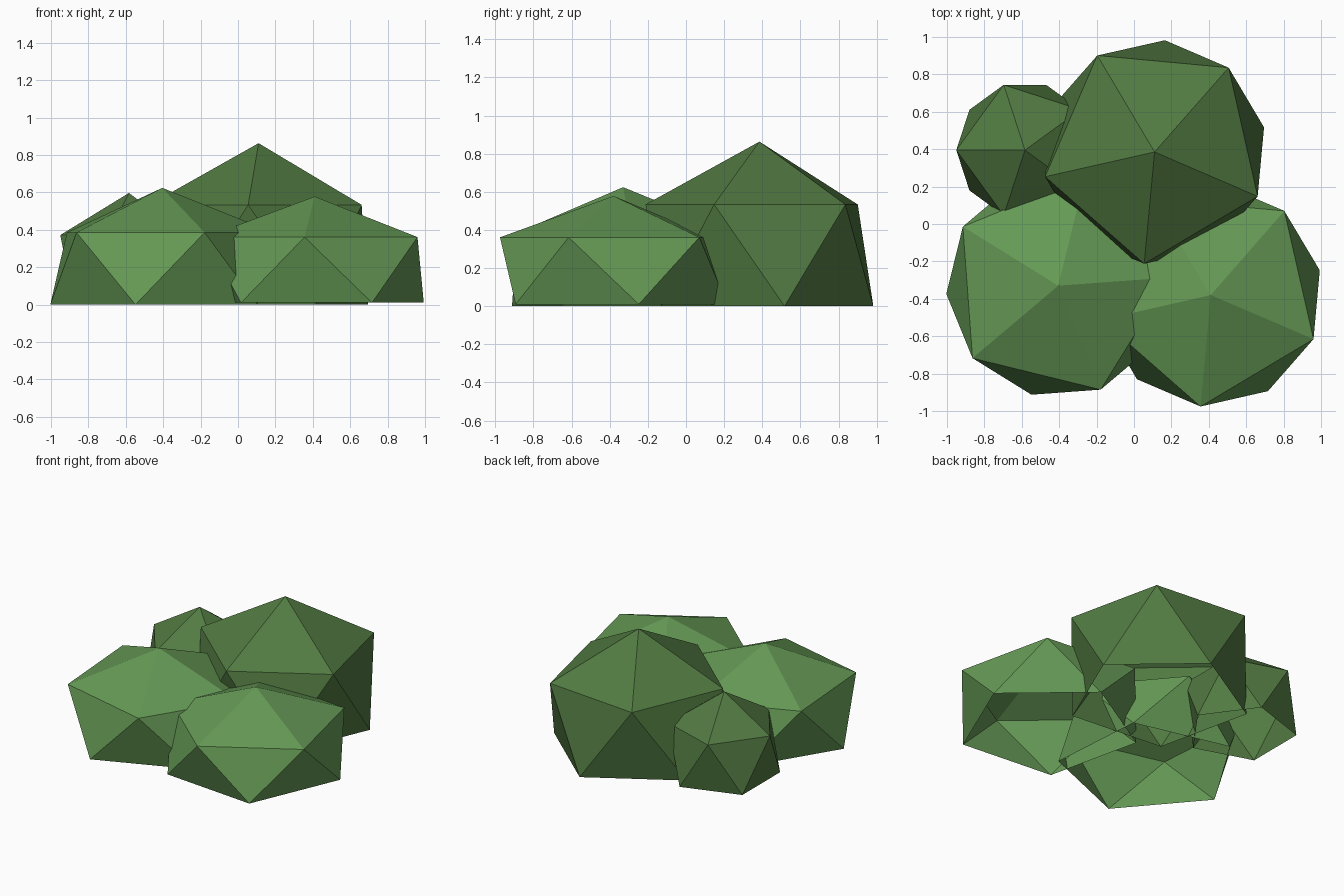
import bpy, bmesh, math
from mathutils import Matrix

if "Cube" in bpy.data.objects:
    bpy.data.objects.remove(bpy.data.objects["Cube"])


def material(name, rgb):
    m = bpy.data.materials.new(name)
    m.diffuse_color = (*rgb, 1.0)
    m.use_nodes = True
    m.node_tree.nodes["Principled BSDF"].inputs["Base Color"].default_value = m.diffuse_color
    return m


light_leaf = material("light_leaf_green", (0.130, 0.319, 0.091))
dark_leaf = material("dark_leaf_green", (0.084, 0.195, 0.054))

RING = 2 / math.sqrt(5)           # ring radius of a unit icosahedron
DROP = 1 + 1 / math.sqrt(5)       # height from top point to lower ring


def leaf_clump(name, x, y, ring_radius, bottom, top, turn, mat):
    """Stretched icosahedron with its bottom cap left open at the ground."""
    bm = bmesh.new()
    bmesh.ops.create_icosphere(bm, subdivisions=1, radius=1.0)
    for v in bm.verts:
        v.co.normalize()
    lowest = min(bm.verts, key=lambda v: v.co.z)
    bmesh.ops.delete(bm, geom=[lowest], context='VERTS')
    sxy = ring_radius / RING
    sz = (top - bottom) / DROP
    bm.transform(Matrix.Translation((x, y, top - sz))
                 @ Matrix.Rotation(math.radians(turn), 4, 'Z')
                 @ Matrix.Diagonal((sxy, sxy, sz, 1)))
    mesh = bpy.data.meshes.new(name)
    bm.to_mesh(mesh)
    bm.free()
    mesh.materials.append(mat)
    bpy.context.collection.objects.link(bpy.data.objects.new(name, mesh))


# Four overlapping clumps of the bush: two light in front, two dark behind
leaf_clump("front_left_clump", -0.405, -0.33, 0.60, 0.0, 0.624, 4.2, light_leaf)
leaf_clump("front_right_clump", 0.41, -0.38, 0.598, 0.01, 0.578, 48.8, light_leaf)
leaf_clump("tall_back_clump", 0.11, 0.385, 0.60, 0.0, 0.863, 48.7, dark_leaf)
leaf_clump("small_back_clump", -0.583, 0.395, 0.367, 0.008, 0.597, 36.0, dark_leaf)
